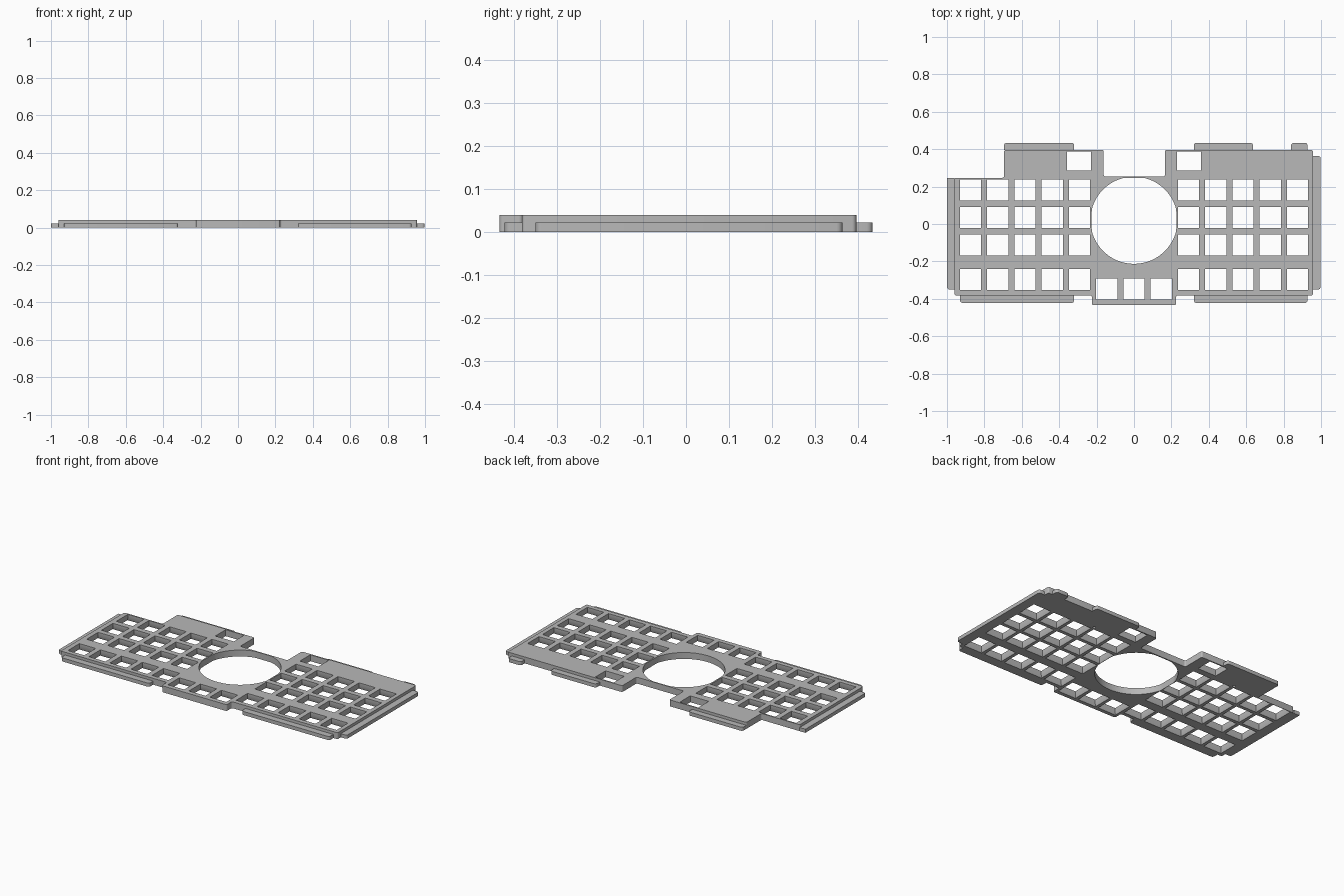
import bpy, bmesh, math

cube = bpy.data.objects.get("Cube")
if cube:
    bpy.data.objects.remove(cube)

BODY_H, LEDGE_H = 0.04, 0.0225
PITCH, KEY = 0.1456, 0.1133

grey = bpy.data.materials.new("plate grey")
grey.use_nodes = True
colour = (0.48, 0.48, 0.48, 1)
grey.diffuse_color = colour
grey.node_tree.nodes["Principled BSDF"].inputs["Base Color"].default_value = colour


def finish(bm, name):
    bmesh.ops.recalc_face_normals(bm, faces=bm.faces)
    mesh = bpy.data.meshes.new(name)
    bm.to_mesh(mesh)
    bm.free()
    mesh.materials.append(grey)
    ob = bpy.data.objects.new(name, mesh)
    bpy.context.collection.objects.link(ob)
    return ob


def loft(bm, loops):
    """Closed solid through equal-length rings of points."""
    rings = [[bm.verts.new(p) for p in loop] for loop in loops]
    n = len(rings[0])
    for low, high in zip(rings, rings[1:]):
        for i in range(n):
            j = (i + 1) % n
            bm.faces.new((low[i], low[j], high[j], high[i]))
    bm.faces.new(rings[0][::-1])
    bm.faces.new(rings[-1])


def prism(bm, points, z0, z1):
    loft(bm, [[(x, y, z) for x, y in points] for z in (z0, z1)])


def rect(x0, x1, y0, y1):
    return [(x0, y0), (x1, y0), (x1, y1), (x0, y1)]


def round_corners(bm, radius, wanted=lambda v: True):
    edges = [e for e in bm.edges
             if abs(e.verts[0].co.z - e.verts[1].co.z) > 0.01 and wanted(e.verts[0].co)]
    bmesh.ops.bevel(bm, geom=edges, offset=radius, segments=4, profile=0.5,
                    affect='EDGES')


# Main plate outline
outline = [(-0.96, -0.382), (-0.225, -0.382), (-0.225, -0.434), (0.225, -0.434),
           (0.225, -0.382), (0.957, -0.382), (0.957, 0.396), (0.165, 0.396),
           (0.165, 0.253), (-0.162, 0.253), (-0.162, 0.396), (-0.695, 0.396),
           (-0.695, 0.247), (-0.96, 0.247)]
bm = bmesh.new()
prism(bm, outline, 0, BODY_H)
round_corners(bm, 0.01)
plate = finish(bm, "switch_plate")

# Switch openings, flared underneath
bm = bmesh.new()


def key_hole(x, y):
    loops = []
    for z, grow in ((-0.01, 0.006), (0, 0.006), (0.015, 0), (0.06, 0)):
        h = KEY / 2 + grow
        loops.append([(px, py, z) for px, py in rect(x - h, x + h, y - h, y + h)])
    loft(bm, loops)


for side in (-1, 1):
    for col in range(5):
        for y in (0.182, 0.035, -0.112, -0.297):
            key_hole(side * (2 + col) * PITCH, y)
    # Rear window and blind screw hole
    x = side * 0.293
    prism(bm, rect(x - 0.064, x + 0.064, 0.285, 0.388), -0.01, 0.06)
    prism(bm, [(side * 0.51 + 0.008 * math.cos(a * math.pi / 8),
                0.262 + 0.008 * math.sin(a * math.pi / 8)) for a in range(16)],
          -0.01, 0.025)
for col in (-1, 0, 1):
    key_hole(col * PITCH, -0.348)

# Large round opening, slightly flattened at the sides and back
ring = []
for i in range(96):
    a = 2 * math.pi * i / 96
    x = max(-0.226, min(0.226, 0.233 * math.cos(a)))
    ring.append((x, min(0.246, 0.02 + 0.233 * math.sin(a))))
prism(bm, ring, -0.01, 0.06)
cutter = finish(bm, "opening_cutter")
cutter.hide_render = True

mod = plate.modifiers.new("openings", 'BOOLEAN')
mod.operation = 'DIFFERENCE'
mod.solver = 'EXACT'
mod.object = cutter
bpy.context.view_layer.objects.active = plate
plate.select_set(True)
bpy.ops.object.modifier_apply(modifier=mod.name)
bpy.data.objects.remove(cutter)


# Low mounting ledges around the rim, rounded on the outer corners
def ledge(name, x0, x1, y0, y1, wanted):
    bm = bmesh.new()
    prism(bm, rect(x0, x1, y0, y1), 0, LEDGE_H)
    round_corners(bm, 0.014, wanted)
    return finish(bm, name)


ledges = [
    ledge("right_ledge", -1.0, -0.96, -0.35, 0.247, lambda v: v.x < -0.98 and v.y < 0),
    ledge("left_ledge", 0.957, 0.998, -0.35, 0.364, lambda v: v.x > 0.98),
    ledge("front_right_ledge", -0.93, -0.32, -0.422, -0.382, lambda v: v.y < -0.4),
    ledge("front_left_ledge", 0.32, 0.928, -0.422, -0.382, lambda v: v.y < -0.4),
    ledge("back_right_ledge", -0.695, -0.32, 0.396, 0.434, lambda v: v.y > 0.41),
    ledge("back_left_ledge", 0.32, 0.636, 0.396, 0.434, lambda v: v.y > 0.41),
    ledge("back_corner_tab", 0.84, 0.928, 0.396, 0.434, lambda v: v.y > 0.41),
]

for ob in ledges:
    ob.select_set(True)
bpy.ops.object.shade_smooth_by_angle(angle=math.radians(30))
